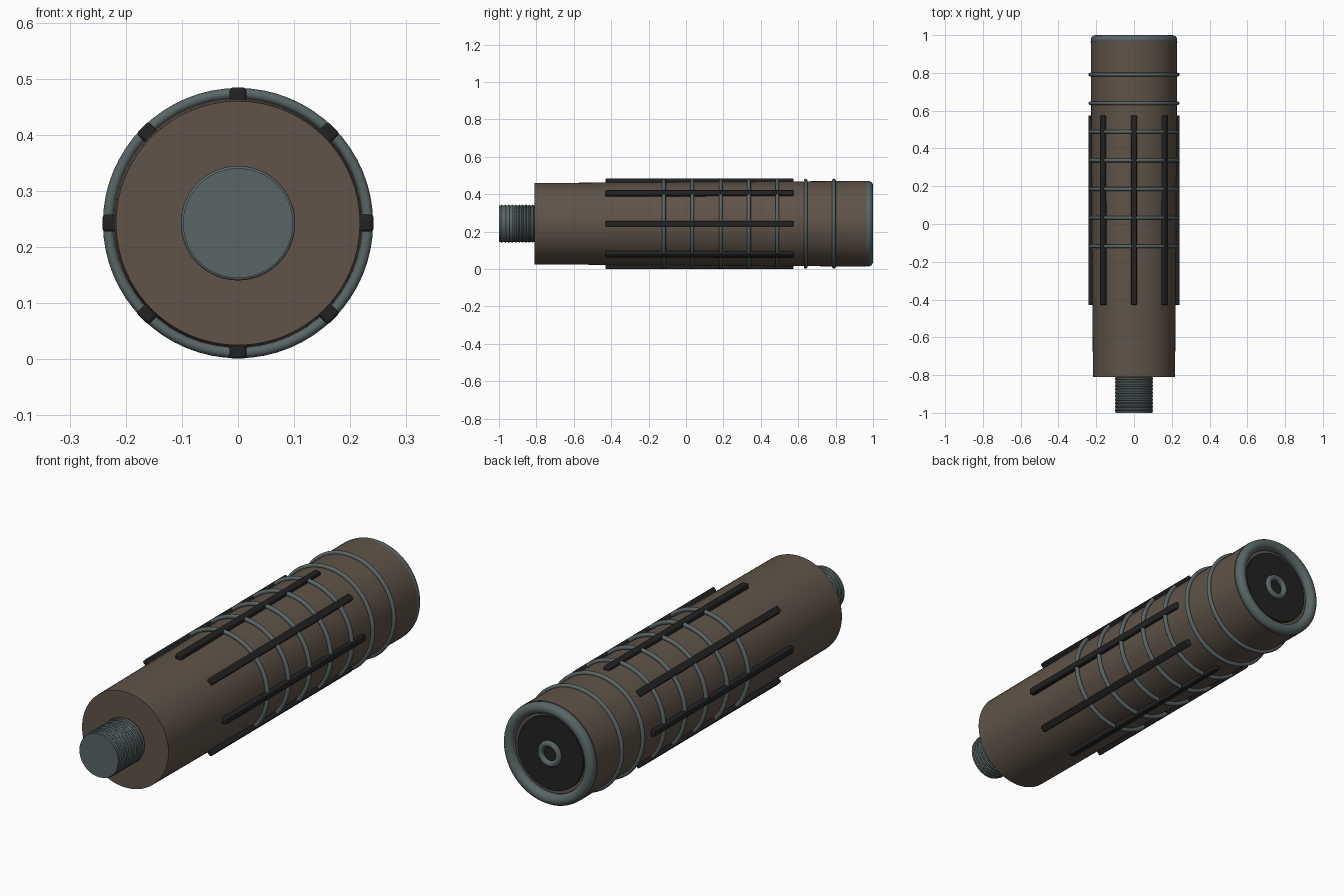
import bpy, math
from mathutils import Matrix, Vector

if "Cube" in bpy.data.objects:
    bpy.data.objects.remove(bpy.data.objects["Cube"])

CZ = 0.2425          # height of the long axis
AXIS = (math.pi / 2, 0, 0)


def mat(name, rgb):
    m = bpy.data.materials.new(name)
    m.diffuse_color = (*rgb, 1)
    m.use_nodes = True
    m.node_tree.nodes["Principled BSDF"].inputs["Base Color"].default_value = m.diffuse_color
    return m


BROWN = mat("warm_brown", (0.115, 0.087, 0.066))
STEEL = mat("blue_grey_steel", (0.100, 0.130, 0.132))
BLACK = mat("black_rubber", (0.016, 0.016, 0.016))


def finish(name, material, angle=35):
    ob = bpy.context.object
    ob.name = name
    ob.data.materials.append(material)
    bpy.ops.object.shade_smooth_by_angle(angle=math.radians(angle))
    return ob


def cylinder(name, y0, y1, r0, r1, material, verts=64):
    # the cone's bottom (radius1) faces +y after the turn
    bpy.ops.mesh.primitive_cone_add(vertices=verts, radius1=r1, radius2=r0, depth=y1 - y0,
                                    location=(0, (y0 + y1) / 2, CZ), rotation=AXIS)
    return finish(name, material)


def ring(name, y, major, minor, material, minor_segs=12):
    bpy.ops.mesh.primitive_torus_add(major_radius=major, minor_radius=minor, major_segments=64,
                                     minor_segments=minor_segs, location=(0, y, CZ), rotation=AXIS)
    return finish(name, material, 60)


# Tapered handle body
cylinder("grip_body", -0.81, 0.965, 0.2175, 0.229, BROWN)

# Threaded stud at the front
cylinder("stud", -1.0, -0.80, 0.098, 0.098, STEEL, 48)
for i in range(10):
    ring(f"stud_thread_{i + 1}", -0.985 + i * 0.0185, 0.097, 0.005, STEEL, 8)

# Wire rings around the grip
for i in range(7):
    ring(f"grip_ring_{i + 1}", -0.118 + i * 0.1515, 0.231, 0.0098, STEEL)

# Eight lengthwise rubber ribs
for i in range(8):
    a = i * math.pi / 4
    bpy.ops.mesh.primitive_cube_add(size=1)
    ob = bpy.context.object
    ob.data.transform(Matrix.Diagonal((0.03, 1.005, 0.034, 1)))
    bev = ob.modifiers.new("soft_edges", 'BEVEL')
    bev.width, bev.segments = 0.005, 2
    ob.location = Vector((math.sin(a) * 0.2245, 0.0725, CZ + math.cos(a) * 0.2245))
    ob.rotation_euler = (0, a, 0)
    finish(f"grip_rib_{i + 1}", BLACK)

# Pommel: rim, black plate and small centre ring
ring("pommel_rim", 0.975, 0.2035, 0.025, STEEL, 16)
cylinder("pommel_plate", 0.955, 0.975, 0.165, 0.165, BLACK)
ring("pommel_centre_ring", 0.978, 0.045, 0.0135, STEEL)
